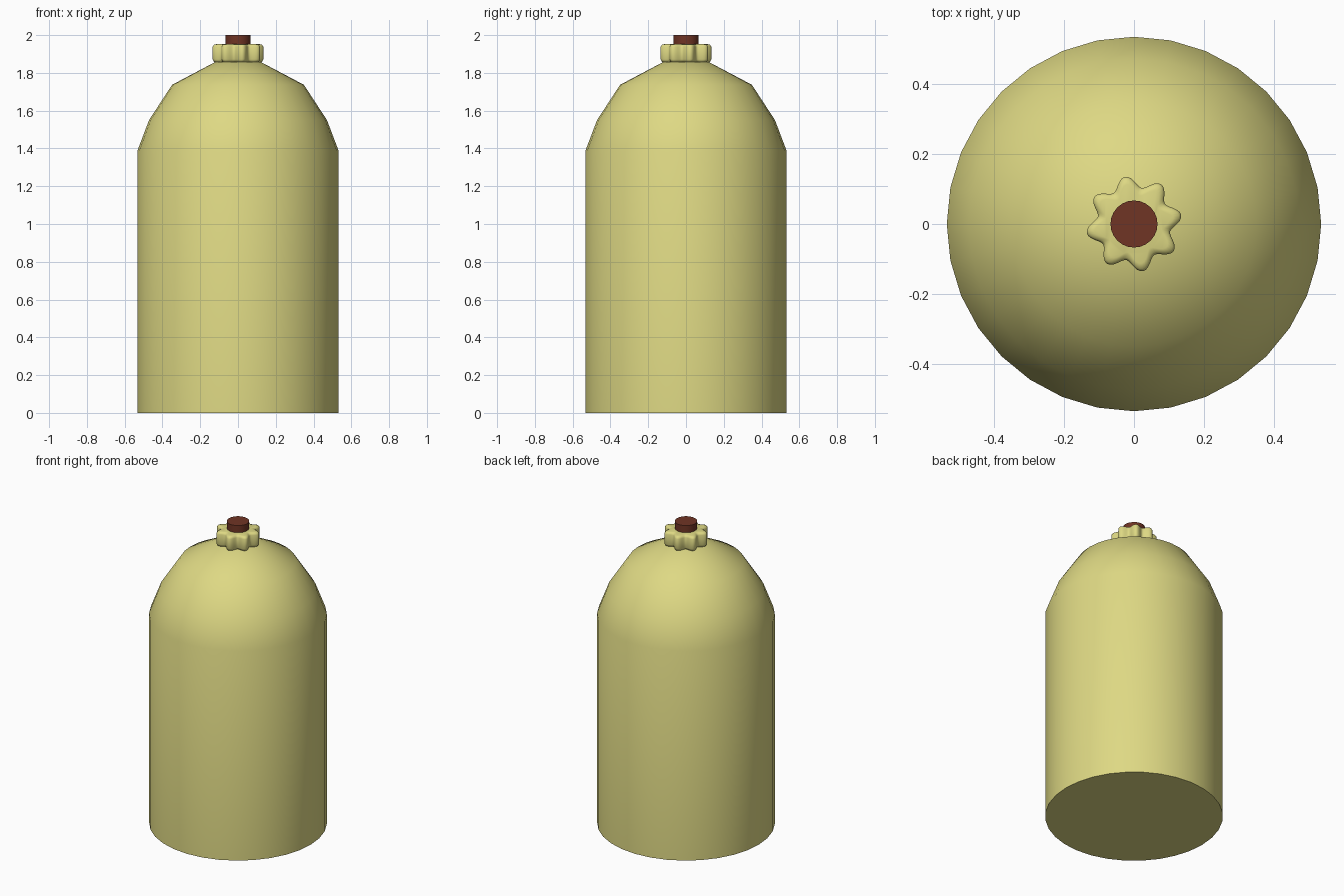
import bpy, bmesh, math

if "Cube" in bpy.data.objects:
    bpy.data.objects.remove(bpy.data.objects["Cube"])

def material(name, col):
    m = bpy.data.materials.new(name)
    m.diffuse_color = (*col, 1)
    m.use_nodes = True
    m.node_tree.nodes["Principled BSDF"].inputs["Base Color"].default_value = m.diffuse_color
    return m

def lathe(name, profile, n, mat, smooth_angle, radial=None):
    """Stack closed rings of (radius, z), capped at both ends."""
    bm = bmesh.new()
    rings = []
    for r, z in profile:
        ring = []
        for i in range(n):
            a = 2 * math.pi * i / n
            k = r + (radial(a) if radial else 0)
            ring.append(bm.verts.new((k * math.cos(a), k * math.sin(a), z)))
        rings.append(ring)
    for lo, hi in zip(rings, rings[1:]):
        for i in range(n):
            j = (i + 1) % n
            bm.faces.new((lo[i], lo[j], hi[j], hi[i]))
    bm.faces.new(rings[0][::-1])
    bm.faces.new(rings[-1])
    me = bpy.data.meshes.new(name)
    bm.to_mesh(me)
    bm.free()
    ob = bpy.data.objects.new(name, me)
    bpy.context.collection.objects.link(ob)
    me.materials.append(mat)
    bpy.ops.object.select_all(action='DESELECT')
    ob.select_set(True)
    bpy.context.view_layer.objects.active = ob
    bpy.ops.object.shade_smooth_by_angle(angle=math.radians(smooth_angle))
    return ob

yellow = material("yellow_paint", (0.73, 0.69, 0.23))
red = material("dark_red", (0.16, 0.035, 0.018))

# Domed tank body
lathe("tank_body", [(0.533, 0), (0.533, 1.387), (0.471, 1.55),
                    (0.349, 1.737), (0.12, 1.858)], 32, yellow, 50)

# Eight-lobed valve wheel with rounded rims
def lobes(a):
    return 0.016 * math.cos(8 * (a - math.radians(10.6)))

lathe("valve_wheel", [(0.098, 1.855), (0.114, 1.859), (0.121, 1.872),
                      (0.121, 1.938), (0.114, 1.949), (0.098, 1.953)],
      96, yellow, 60, lobes)

# Valve stem
lathe("valve_stem", [(0.067, 1.90), (0.067, 2.0)], 24, red, 40)
